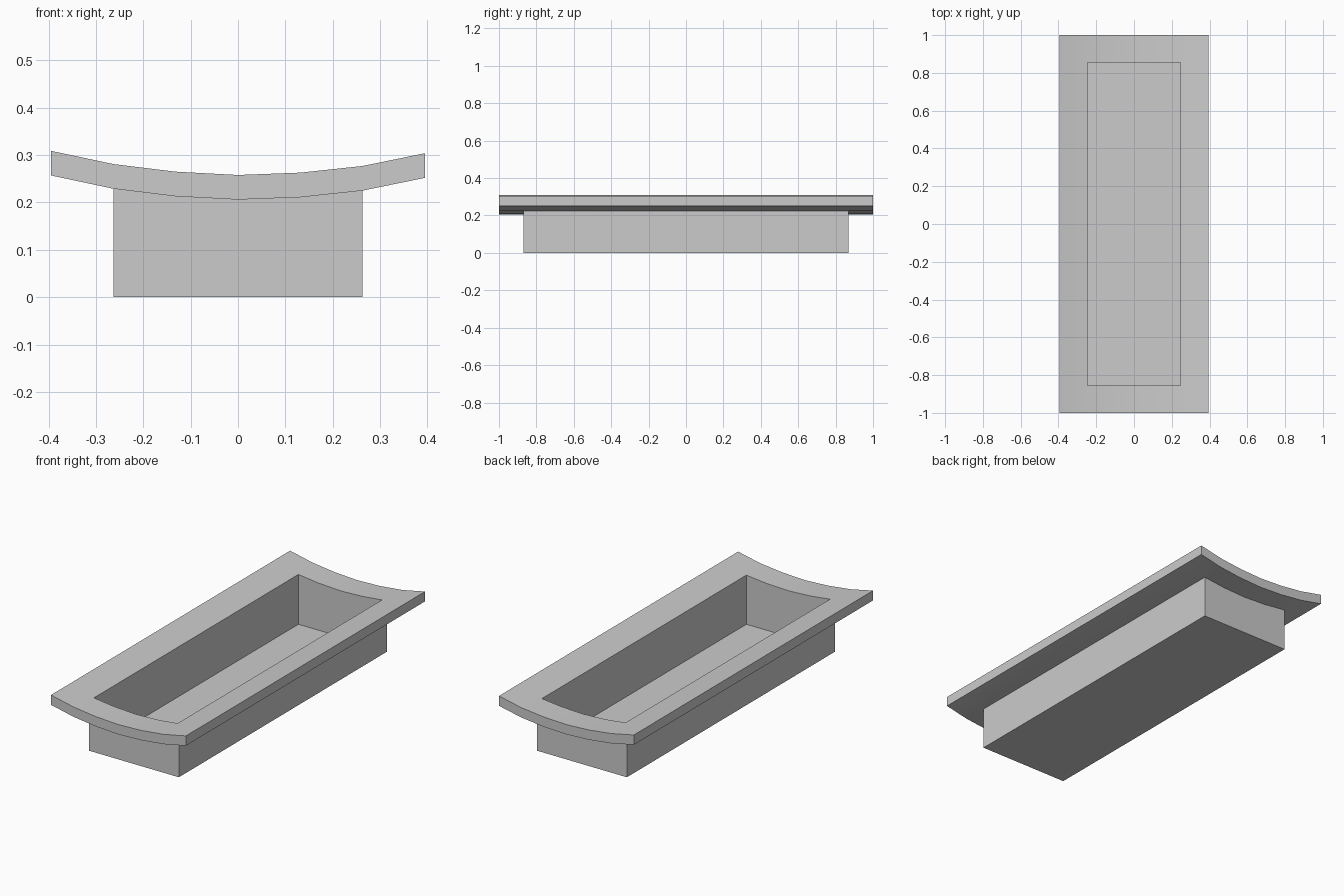
import bpy, bmesh, math

cube = bpy.data.objects.get("Cube")
if cube:
    bpy.data.objects.remove(cube, do_unlink=True)

# Single plain grey
grey = bpy.data.materials.new("plain_grey")
grey.use_nodes = True
colour = (0.6, 0.6, 0.6, 1)
grey.diffuse_color = colour
grey.node_tree.nodes["Principled BSDF"].inputs["Base Color"].default_value = colour


def prism(name, outline, half_length):
    """Extrude an x-z outline along y, centred on y = 0."""
    bm = bmesh.new()
    face = bm.faces.new([bm.verts.new((x, -half_length, z)) for x, z in outline])
    out = bmesh.ops.extrude_face_region(bm, geom=[face])
    moved = [v for v in out["geom"] if isinstance(v, bmesh.types.BMVert)]
    bmesh.ops.translate(bm, verts=moved, vec=(0, 2 * half_length, 0))
    bmesh.ops.recalc_face_normals(bm, faces=bm.faces)
    mesh = bpy.data.meshes.new(name)
    bm.to_mesh(mesh)
    bm.free()
    mesh.materials.append(grey)
    obj = bpy.data.objects.new(name, mesh)
    bpy.context.collection.objects.link(obj)
    return obj


def box(name, half_width, half_length, low, high):
    w = half_width
    return prism(name, [(-w, low), (w, low), (w, high), (-w, high)], half_length)


def boolean(target, tool, operation):
    mod = target.modifiers.new(operation.lower(), "BOOLEAN")
    mod.operation = operation
    mod.solver = "EXACT"
    mod.object = tool
    bpy.context.view_layer.objects.active = target
    bpy.ops.object.modifier_apply(modifier=mod.name)
    bpy.data.objects.remove(tool, do_unlink=True)


# Curved rim slab, slightly higher on the right side
top = [(-0.395, 0.309), (-0.263, 0.281), (-0.132, 0.265), (0, 0.258),
       (0.132, 0.263), (0.263, 0.277), (0.395, 0.304)]
bottom = [(x, z - 0.052) for x, z in reversed(top)]
tray = prism("recessed_tray", top + bottom, 1.0)

# Box body joined under the rim, then hollowed through the opening
boolean(tray, box("body", 0.263, 0.87, 0, 0.24), "UNION")
boolean(tray, box("cavity", 0.245, 0.855, 0.015, 0.5), "DIFFERENCE")

# Smooth the gentle curve, keep the corners sharp
tray.select_set(True)
bpy.context.view_layer.objects.active = tray
bpy.ops.object.shade_smooth_by_angle(angle=math.radians(30))
